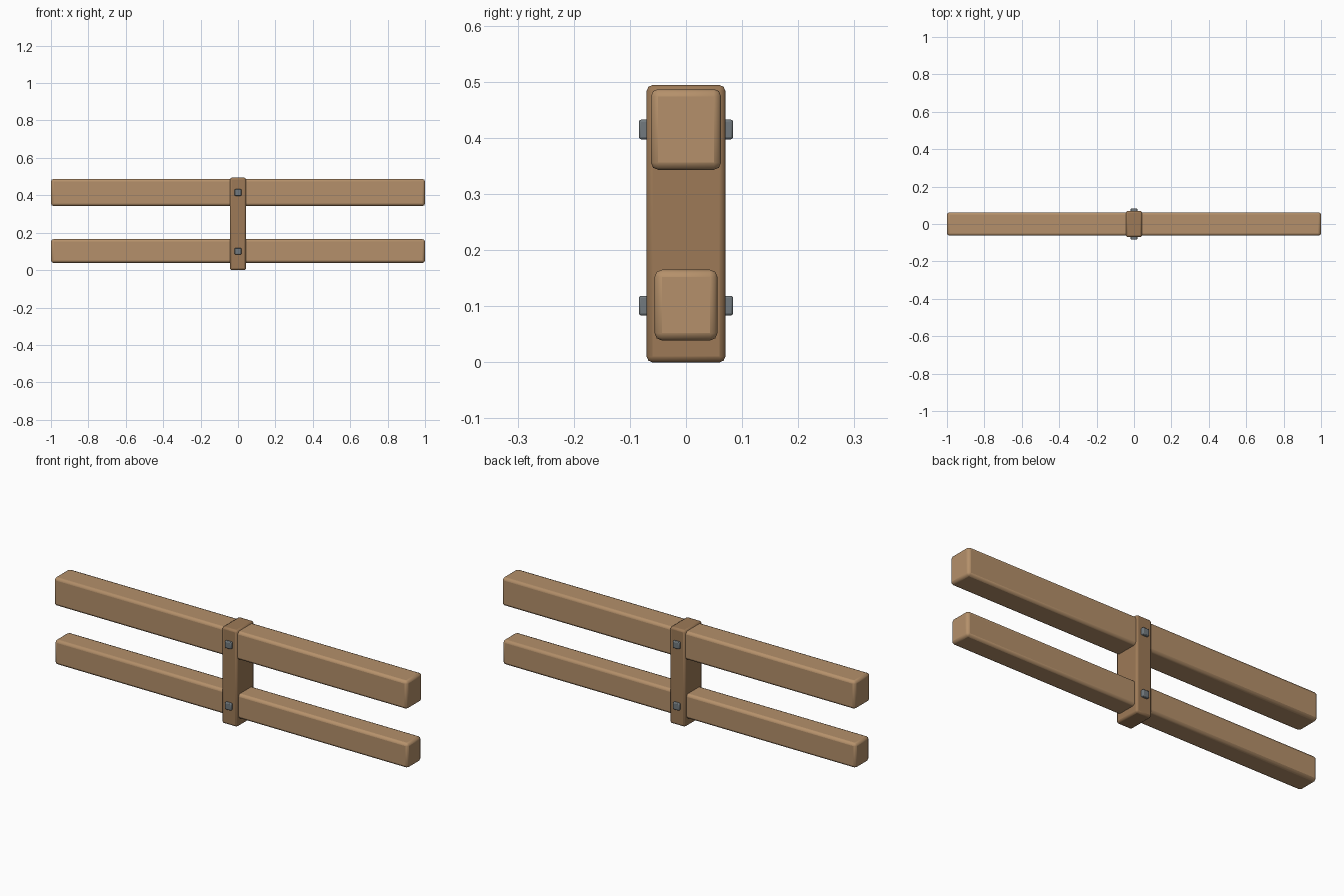
import bpy

if "Cube" in bpy.data.objects:
    bpy.data.objects.remove(bpy.data.objects["Cube"])


def material(name, color):
    m = bpy.data.materials.new(name)
    m.diffuse_color = (*color, 1)
    m.use_nodes = True
    m.node_tree.nodes["Principled BSDF"].inputs["Base Color"].default_value = m.diffuse_color
    return m


rail_wood = material("rail wood", (0.46, 0.28, 0.145))
post_wood = material("post wood", (0.34, 0.195, 0.095))
metal = material("metal", (0.17, 0.195, 0.21))


def block(name, size, center, bevel, mat):
    """Box with softly rounded edges."""
    bpy.ops.mesh.primitive_cube_add(size=1, location=center)
    ob = bpy.context.object
    ob.name = name
    ob.scale = size
    bpy.ops.object.transform_apply(location=False, rotation=False, scale=True)
    ob.data.materials.append(mat)
    mod = ob.modifiers.new("rounded edges", 'BEVEL')
    mod.width = bevel
    mod.segments = 2
    bpy.ops.object.shade_smooth_by_angle()
    return ob


# Upright post
block("post", (0.086, 0.14, 0.494), (0, 0, 0.247), 0.01, post_wood)

# Horizontal rails running through the post
block("upper_rail", (2.0, 0.125, 0.144), (0, 0, 0.415), 0.013, rail_wood)
block("lower_rail", (2.0, 0.112, 0.126), (0, 0, 0.102), 0.013, rail_wood)

# Bolt heads on both faces of the post
for level, z in (("upper", 0.415), ("lower", 0.101)):
    for side, s in (("front", -1), ("back", 1)):
        block(f"{level}_{side}_bolt", (0.036, 0.024, 0.035),
              (0, s * 0.072, z), 0.004, metal)
